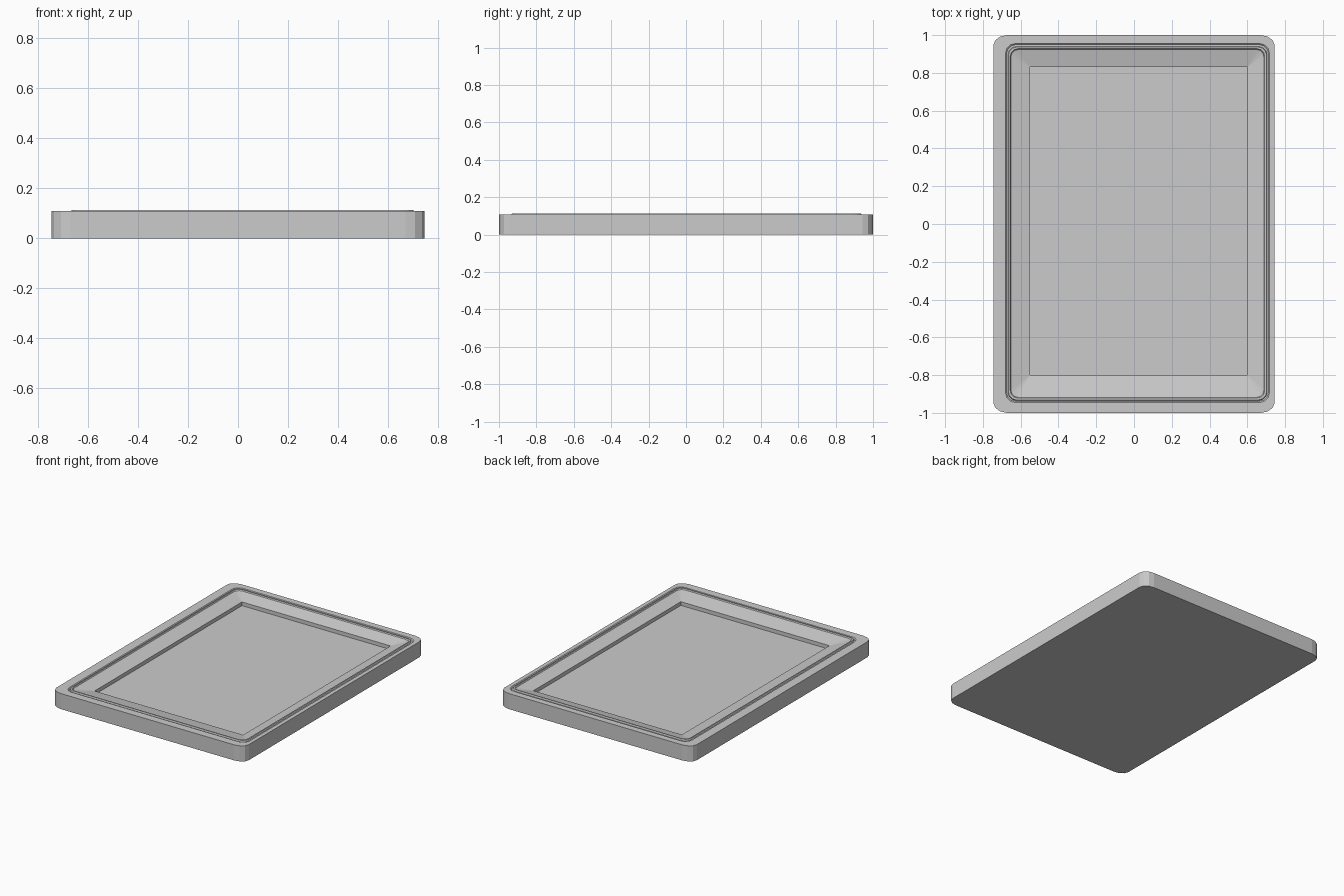
import bpy, bmesh
from math import sin, cos, pi

if "Cube" in bpy.data.objects:
    bpy.data.objects.remove(bpy.data.objects["Cube"])

SEG = 3  # facets per rounded corner


def ring(bm, x0, x1, y0, y1, z, rx=0.0, ry=0.0):
    """Rounded rectangle of vertices, counter-clockwise from above."""
    pts = []
    corners = [(x1 - rx, y1 - ry), (x0 + rx, y1 - ry),
               (x0 + rx, y0 + ry), (x1 - rx, y0 + ry)]
    for k, (cx, cy) in enumerate(corners):
        for i in range(SEG + 1):
            a = (k + i / SEG) * pi / 2
            pts.append(bm.verts.new((cx + rx * cos(a), cy + ry * sin(a), z)))
    return pts


def loft(name, specs, cap_first=False, cap_last=False):
    """Skin a list of rings in order and optionally close the ends."""
    bm = bmesh.new()
    rings = [ring(bm, *s) for s in specs]
    n = len(rings[0])
    for a, b in zip(rings, rings[1:]):
        for i in range(n):
            j = (i + 1) % n
            bm.faces.new((a[i], a[j], b[j], b[i]))
    if cap_first:
        bm.faces.new(rings[0][::-1])
    if cap_last:
        bm.faces.new(rings[-1])
    bmesh.ops.remove_doubles(bm, verts=bm.verts, dist=1e-5)
    me = bpy.data.meshes.new(name)
    bm.to_mesh(me)
    bm.free()
    ob = bpy.data.objects.new(name, me)
    bpy.context.collection.objects.link(ob)
    return ob


# Closed tray: outer wall, flat rim, fine groove and lip, sloping border, recessed floor
loft("tray_body", [
    (-0.745, 0.745, -1.0, 1.0, 0.0, 0.075, 0.055),
    (-0.745, 0.745, -1.0, 1.0, 0.109, 0.075, 0.055),
    (-0.68, 0.717, -0.945, 0.955, 0.109, 0.05, 0.05),
    (-0.675, 0.712, -0.94, 0.95, 0.104, 0.05, 0.05),
    (-0.668, 0.705, -0.935, 0.94, 0.104, 0.045, 0.045),
    (-0.664, 0.701, -0.931, 0.936, 0.113, 0.04, 0.04),
    (-0.656, 0.692, -0.922, 0.928, 0.113, 0.04, 0.04),
    (-0.652, 0.688, -0.918, 0.924, 0.106, 0.04, 0.04),
    (-0.55, 0.60, -0.80, 0.83, 0.083),
    (-0.55, 0.60, -0.80, 0.83, 0.057),
], cap_first=True, cap_last=True)
